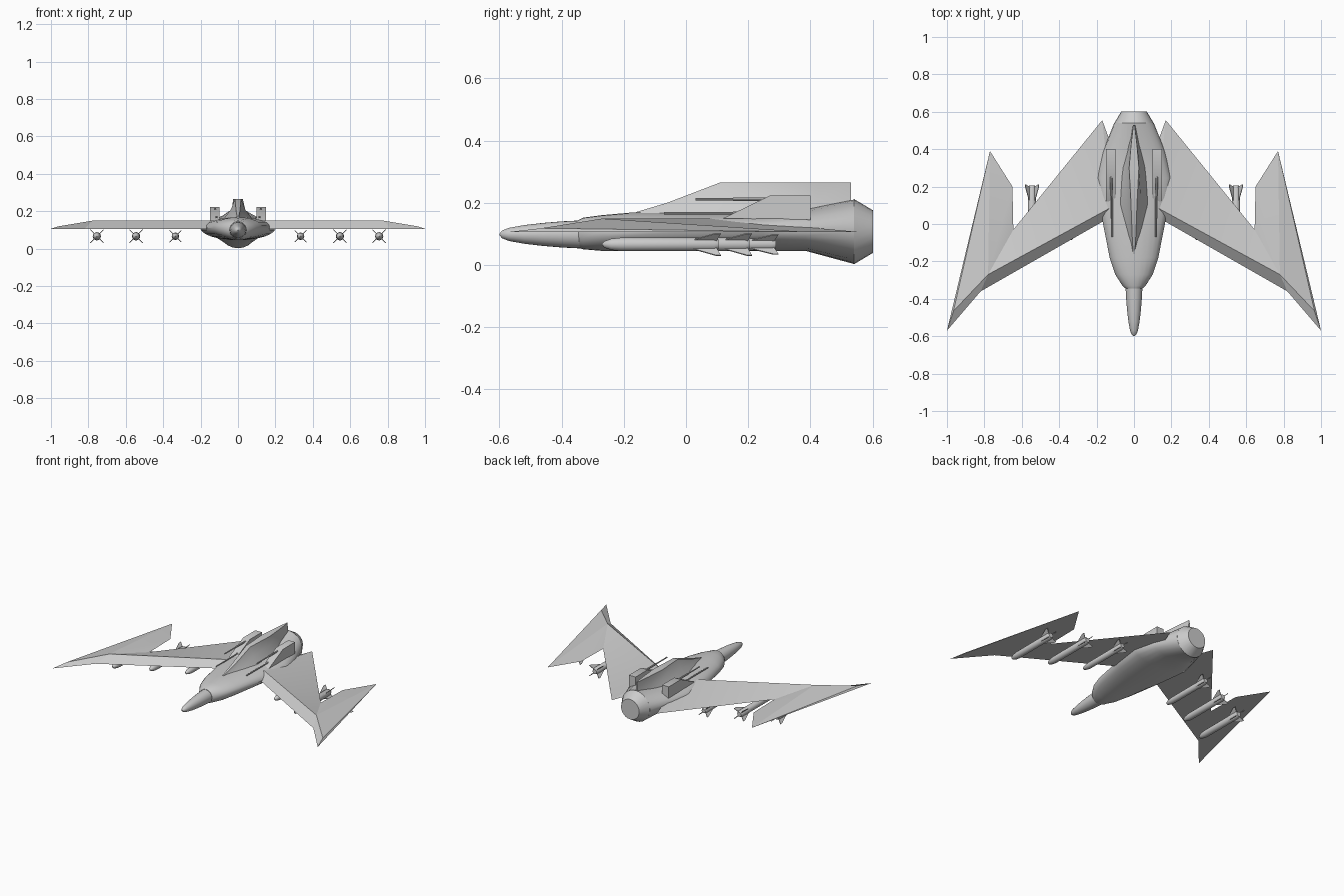
import bpy, bmesh, math
from mathutils import Vector

if "Cube" in bpy.data.objects:
    bpy.data.objects.remove(bpy.data.objects["Cube"], do_unlink=True)

grey = bpy.data.materials.new("light_grey")
grey.use_nodes = True
colour = (0.6, 0.6, 0.6, 1)
grey.diffuse_color = colour
grey.node_tree.nodes["Principled BSDF"].inputs["Base Color"].default_value = colour


def finish(name, verts, faces, mirror=False, angle=30):
    """Make an object with outward normals, optional mirroring and sharp-edge smoothing."""
    mesh = bpy.data.meshes.new(name)
    mesh.from_pydata([tuple(v) for v in verts], [], faces)
    bm = bmesh.new()
    bm.from_mesh(mesh)
    bmesh.ops.recalc_face_normals(bm, faces=bm.faces)
    bm.to_mesh(mesh)
    bm.free()
    mesh.materials.append(grey)
    obj = bpy.data.objects.new(name, mesh)
    bpy.context.collection.objects.link(obj)
    if mirror:
        obj.modifiers.new("mirror", "MIRROR").use_mirror_merge = False
    bpy.ops.object.select_all(action="DESELECT")
    obj.select_set(True)
    bpy.context.view_layer.objects.active = obj
    bpy.ops.object.shade_smooth_by_angle(angle=math.radians(angle))
    return obj


def loft(name, rings, mirror=False, angle=30):
    """Skin a run of equal closed rings and cap both ends."""
    n = len(rings[0])
    verts = [p for ring in rings for p in ring]
    faces = [(r * n + i, r * n + (i + 1) % n, (r + 1) * n + (i + 1) % n, (r + 1) * n + i)
             for r in range(len(rings) - 1) for i in range(n)]
    faces += [tuple(range(n)), tuple(range(len(verts) - n, len(verts)))]
    return finish(name, verts, faces, mirror, angle)


def oval(y, half, top, bottom, mid, n=24, x=0):
    """Cross-section with its widest line at height mid."""
    ring = []
    for i in range(n):
        a = math.tau * i / n
        s = math.sin(a)
        ring.append((x + half * math.cos(a), y, mid + s * ((top - mid) if s > 0 else (mid - bottom))))
    return ring


def tube(name, x, z, stations, n=12, mirror=True):
    return loft(name, [oval(y, r, z + r, z - r, z, n, x) for y, r in stations], mirror, 35)


# fuselage: y, half width, top, bottom, height of widest line
hull = [(-.345, .045, .145, .055, .1), (-.33, .062, .152, .05, .102), (-.27, .1, .16, .045, .107),
        (-.18, .13, .168, .045, .11), (.05, .175, .168, .045, .112), (.245, .203, .168, .045, .112),
        (.385, .168, .18, .045, .11), (.54, .106, .21, .003, .107)]
loft("fuselage", [oval(*row) for row in hull])

# nose cone and tail nozzle
tube("nose_cone", 0, .098, [(-.6, .002), (-.592, .012), (-.57, .021), (-.52, .03), (-.46, .037),
                            (-.4, .042), (-.34, .045)], 24, False)
tube("tail_nozzle", 0, .107, [(.54, .105), (.602, .068)], 24, False)

# dorsal hump that narrows into the fin: y, top, base half width, crest half width
rings = []
for y, top, base, crest in [(-.16, .17, .012, .004), (-.06, .2, .05, .01), (.11, .265, .085, .016),
                            (.3, .265, .072, .026), (.42, .265, .042, .016), (.53, .265, .012, .003)]:
    low = .14
    shape = [(base, low), (base * .85, low + .2 * (top - low)),
             (max(crest, base * .45), low + .55 * (top - low)), (crest, top)]
    rings.append([(w, y, z) for w, z in shape] + [(-w, y, z) for w, z in reversed(shape)])
loft("dorsal_fin", rings)

# wings: flat underside, ridge behind the leading edge, swept-back winglet
flat, high = .106, .149
outline = [(.12, .04), (.82, -.36), (1, -.57), (.77, .39), (.65, .2), (.645, -.03), (.17, .555), (.12, .42)]
ridge = [(.12, .09, high), (.78, -.27, high), (.965, -.465, .118)]
verts = [(x, y, flat) for x, y in outline] + ridge
root, middle, end = 8, 9, 10
finish("wing", verts, [
    tuple(range(8)), (0, 1, middle, root), (1, 2, end, middle), (2, 3, end),
    (middle, end, 3), (middle, 3, 4), (middle, 4, 5), (root, middle, 5), (root, 5, 6),
    (root, 6, 7), (0, root, 7)], True, 12)

# gun housings with two barrels each
side = [(.12, .15), (.27, .223), (.4, .223), (.4, .145)]
loft("gun_housing", [[(x, y, z) for y, z in side] for x in (.1, .15)], True)
tube("lower_barrel", .115, .166, [(-.07, .004), (.15, .004), (.151, .006), (.26, .006)], 8)
tube("upper_barrel", .122, .211, [(.03, .004), (.15, .004), (.151, .006), (.27, .006)], 8)

# missiles, set further back toward the body
for label, x, tail, size in [("outer", .755, .11, 1), ("middle", .545, .21, 1), ("inner", .335, .295, .9)]:
    z, radius = .066, .022 * size
    tube(label + "_missile", x, z, [
        (tail - .38, .002), (tail - .372, radius * .5), (tail - .35, radius * .85),
        (tail - .32, radius), (tail - .02, radius), (tail - .005, radius * .7)], 14)
    # four diagonal fins with a swept front edge
    verts, faces = [], []
    for k in range(4):
        a = math.tau * (k + .5) / 4
        out = Vector((math.cos(a), 0, math.sin(a)))
        across = Vector((-out.z, 0, out.x)) * .002
        for s in (-1, 1):
            for r, y in [(.01, -.095), (.02, -.09), (.05, -.015), (.05, .002), (.01, -.015)]:
                verts.append(Vector((x, tail + y, z)) + out * r * size + across * s)
        b = k * 10
        faces += [tuple(range(b, b + 5)), tuple(range(b + 5, b + 10))]
        faces += [(b + i, b + (i + 1) % 5, b + 5 + (i + 1) % 5, b + 5 + i) for i in range(5)]
    finish(label + "_missile_fins", verts, faces, True)
